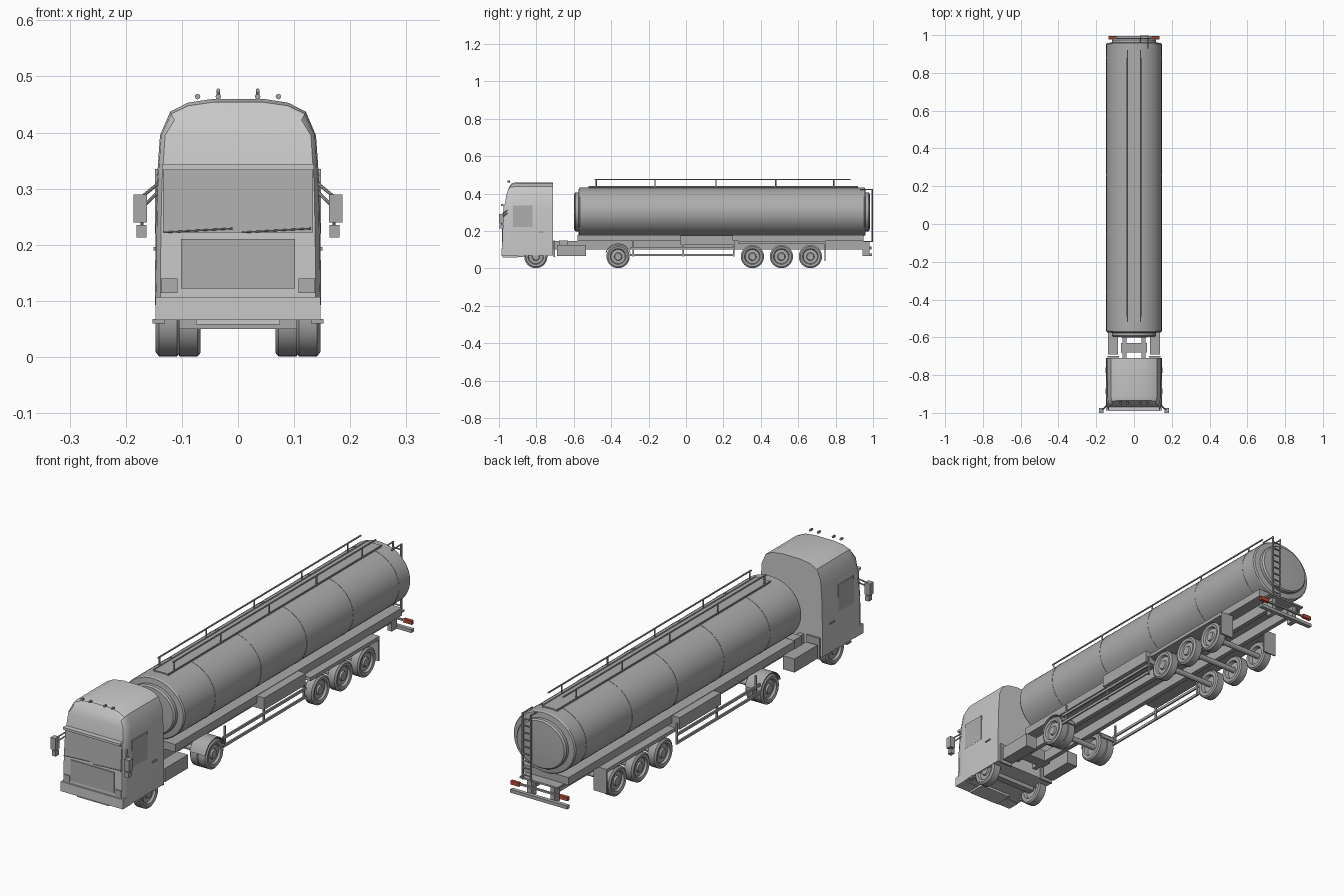
import bpy, bmesh, math
from mathutils import Vector

cube = bpy.data.objects.get("Cube")
if cube:
    bpy.data.objects.remove(cube, do_unlink=True)


def material(name, r, g, b):
    m = bpy.data.materials.new(name)
    m.use_nodes = True
    m.diffuse_color = (r, g, b, 1)
    m.node_tree.nodes["Principled BSDF"].inputs["Base Color"].default_value = (r, g, b, 1)
    return m


PAINT = material("cab light grey", .58, .58, .58)
GLASS = material("window grey", .42, .42, .42)
STEEL = material("tank grey", .42, .42, .42)
FRAME = material("chassis grey", .4, .4, .4)
TYRE = material("tyre grey", .37, .37, .37)
RED = material("lamp red", .5, .07, .04)


def finish(name, bm, *mats, smooth=False):
    bmesh.ops.recalc_face_normals(bm, faces=bm.faces)
    for f in bm.faces:
        f.smooth = smooth
    mesh = bpy.data.meshes.new(name)
    bm.to_mesh(mesh)
    bm.free()
    for m in mats:
        mesh.materials.append(m)
    if smooth:
        mesh.set_sharp_from_angle(angle=math.radians(32))
    ob = bpy.data.objects.new(name, mesh)
    bpy.context.scene.collection.objects.link(ob)
    return ob


def box(name, x, y, z, mat):
    bm = bmesh.new()
    bmesh.ops.create_cube(bm, size=1)
    for v in bm.verts:
        v.co = [a + (c + .5) * (b - a) for c, (a, b) in zip(v.co, (x, y, z))]
    return finish(name, bm, mat)


def pair(name, x, y, z, mat):
    box("left_" + name, x, y, z, mat)
    box("right_" + name, (-x[1], -x[0]), y, z, mat)


def rod(name, p, q, r, mat, sides=8):
    p, q = Vector(p), Vector(q)
    bm = bmesh.new()
    bmesh.ops.create_cone(bm, cap_ends=True, segments=sides, radius1=r, radius2=r, depth=(q - p).length)
    turn = Vector((0, 0, 1)).rotation_difference(q - p)
    for v in bm.verts:
        v.co = turn @ v.co + (p + q) / 2
    return finish(name, bm, mat, smooth=True)


def lathe(name, profile, place, mats, sides=40, rule=None):
    """Spin (along, radius) points; place maps along, cosine and sine to a position."""
    bm = bmesh.new()
    rings = []
    for a, r in profile:
        steps = [2 * math.pi * k / sides for k in range(sides)]
        rings.append([bm.verts.new(place(a, r * math.cos(t), r * math.sin(t))) for t in steps])
    for i in range(len(rings) - 1):
        for k in range(sides):
            n = (k + 1) % sides
            f = bm.faces.new((rings[i][k], rings[i][n], rings[i + 1][n], rings[i + 1][k]))
            if rule:
                f.material_index = rule(profile[i][1], profile[i + 1][1])
    bm.faces.new(rings[0])
    bm.faces.new(rings[-1])
    return finish(name, bm, *mats, smooth=True)


# Cab shell: a mirrored outline lofted from the back to the raked front
def front_y(z):
    return -.98 + .52 * max(0, z - .2) ** 2


outline = [(.147, .068), (.148, .12), (.147, .22), (.145, .31),
           (.139, .395), (.121, .437), (.09, .453), (.045, .46)]
stations = [(0, 1, 0), (.85, 1, 0), (.95, .985, .1), (1, .935, .4)]
bm = bmesh.new()
grid = [[[bm.verts.new((s * x * w, -.71 + t * (front_y(z) + .71), z - d * max(0, z - .4)))
          for t, w, d in stations] for x, z in outline] for s in (1, -1)]
L, R = grid
for i in range(len(outline) - 1):
    for j in range(3):
        for g in grid:
            bm.faces.new((g[i][j], g[i][j + 1], g[i + 1][j + 1], g[i + 1][j]))
    for j in (0, 3):
        bm.faces.new((L[i][j], R[i][j], R[i + 1][j], L[i + 1][j]))
for i in (0, -1):
    for j in range(3):
        bm.faces.new((L[i][j], L[i][j + 1], R[i][j + 1], R[i][j]))
finish("cab_shell", bm, PAINT, smooth=True)


# Cab front panels follow the rake
def front_plate(name, x, z, mat, thick=.004):
    ob = box(name, x, (0, 1), z, mat)
    for v in ob.data.vertices:
        v.co.y = front_y(v.co.z) + (v.co.y * 2 - 1) * thick


front_plate("windscreen", (-.134, .134), (.222, .333), GLASS)
front_plate("grille", (-.102, .102), (.122, .21), GLASS)
for s, side in ((1, "left_"), (-1, "right_")):
    front_plate(side + "headlight", sorted((s * .108, s * .137)), (.114, .14), GLASS)
    rod(side + "wiper", (s * .07 - .063, -.988, .222), (s * .07 + .06, -.988, .229), .0015, FRAME)
    rod(side + "upper_mirror_arm", (s * .141, -.955, .31), (s * .172, -.987, .285), .003, FRAME)
    rod(side + "lower_mirror_arm", (s * .141, -.955, .295), (s * .167, -.987, .27), .003, FRAME)
    rod(side + "mirror_stem", (s * .171, -.987, .28), (s * .171, -.987, .215), .003, FRAME)
    for x in (.035, .072):
        rod(side + "roof_lamp", (s * x, -.955, .464), (s * x, -.94, .464), .005, FRAME)
box("front_bumper", (-.147, .147), (-.987, -.93), (.066, .107), PAINT)
box("bumper_lip", (-.075, .075), (-.98, -.9), (.058, .068), PAINT)
box("sun_visor", (-.135, .135), (-.99, -.965), (.333, .343), PAINT)
pair("mirror", (.162, .186), (-1, -.975), (.24, .29), FRAME)
pair("small_mirror", (.163, .181), (-.998, -.977), (.213, .235), FRAME)
pair("side_window", (.14, .1475), (-.925, -.82), (.22, .335), GLASS)
pair("door_handle", (.14, .151), (-.79, -.76), (.19, .196), FRAME)
pair("cab_step", (.13, .152), (-.9, -.87), (.06, .068), FRAME)


# Oval tank with recessed end rims and thin seam bands
def oval(a, c, s):
    return (.147 * c, a, .302 + .13 * s)


ends = [(0, .4), (.003, .76), (.01, .8), (.024, .8), (.027, .97), (.033, 1)]
lathe("tank", [(a - .6, r) for a, r in ends] + [(.985 - a, r) for a, r in reversed(ends)],
      oval, [STEEL], 56)
for y in (-.36, -.05, .26, .57, .88):
    w = .006 if y == .26 else .003
    lathe("tank_seam", [(y - w, .98), (y - w, 1.008), (y + w, 1.008), (y + w, .98)], oval, [STEEL], 56)

# Top walkway and hand rails
box("walkway", (-.034, .034), (-.52, .92), (.426, .436), STEEL)
for s, side in ((1, "left_"), (-1, "right_")):
    x = s * .035
    rod(side + "hand_rail", (x, -.49, .475), (x, .88, .475), .0035, FRAME)
    for y in (-.48, -.165, .16, .48, .79):
        rod(side + "rail_post", (x, y, .43), (x, y, .475), .003, FRAME)
    rod(side + "walkway_kerb", (x, -.52, .436), (x, .92, .436), .003, FRAME)

# Chassis, subframe and equipment boxes
box("subframe", (-.11, .11), (-.58, .95), (.145, .178), FRAME)
pair("chassis_rail", (.04, .06), (-.9, .95), (.1, .145), FRAME)
box("front_axle", (-.11, .11), (-.815, -.785), (.05, .07), FRAME)
box("battery_box", (-.07, .07), (-.68, -.63), (.1, .15), FRAME)
pair("fuel_tank", (.085, .138), (-.69, -.535), (.067, .125), FRAME)
pair("cab_mudflap", (.08, .14), (-.708, -.7), (.06, .15), FRAME)
pair("tool_box", (.09, .145), (-.03, .25), (.125, .176), FRAME)
pair("trailer_fender", (.085, .147), (.28, .745), (.13, .145), FRAME)
pair("trailer_mudflap", (.085, .147), (.74, .746), (.04, .145), FRAME)

# Side guards
for z in (.065, .1):
    pair("side_guard", (.135, .142), (-.3, .26), (z, z + .011), FRAME)
for y in (-.285, -.02, .25):
    pair("guard_post", (.13, .137), (y, y + .008), (.062, .15), FRAME)

# Wheels: spun section with a dished hub and an open inner side
section = [(0, .004), (.002, .018), (-.005, .021), (-.006, .038), (.003, .042),
           (.006, .054), (0, .062), (-.032, .062), (-.037, .056), (-.037, .04), (-.022, .036), (-.022, .004)]


def wheel(name, s, x, y):
    lathe(name, section, lambda a, c, d: (s * (x + a), y + c, .063 + d), [TYRE, FRAME], 32,
          lambda p, q: int(max(p, q) < .043))


for s, side in ((1, "left_"), (-1, "right_")):
    wheel(side + "front_wheel", s, .141, -.803)
    wheel(side + "drive_outer_wheel", s, .141, -.363)
    wheel(side + "drive_inner_wheel", s, .104, -.363)
    for y in (.355, .51, .665):
        wheel(side + "trailer_wheel", s, .141, y)
    # Curved guard over the drive wheels
    bm = bmesh.new()
    rows = []
    for k in range(13):
        t = math.radians(15 + k * 12.5)
        rows.append([bm.verts.new((s * x, -.363 + r * math.cos(t), .063 + r * math.sin(t)))
                     for x, r in ((.072, .066), (.146, .066), (.146, .07), (.072, .07))])
    for a, b in zip(rows, rows[1:]):
        for k in range(4):
            bm.faces.new((a[k], a[k - 1], b[k - 1], b[k]))
    bm.faces.new(rows[0])
    bm.faces.new(rows[-1])
    finish(side + "drive_fender", bm, FRAME, smooth=True)
for y in (-.363, .355, .51, .665):
    rod("axle", (-.12, y, .063), (.12, y, .063), .012, FRAME, 12)

# Rear ladder, bumper and lamps
for x in (.035, .075):
    rod("ladder_side", (x, .995, .14), (x, .995, .425), .004, FRAME)
    rod("ladder_hook", (x, .995, .422), (x, .93, .422), .003, FRAME)
for k in range(9):
    z = .16 + k * .03
    rod("ladder_rung", (.035, .995, z), (.075, .995, z), .003, FRAME)
box("rear_step", (-.09, .09), (.95, .995), (.14, .147), FRAME)
box("rear_bumper", (-.135, .135), (.978, .995), (.066, .08), FRAME)
pair("bumper_bracket", (.045, .065), (.945, .98), (.066, .145), FRAME)
box("lamp_bar", (-.1, .1), (.98, .988), (.105, .112), FRAME)
pair("rear_lamp", (.095, .135), (.98, .993), (.1, .116), RED)
